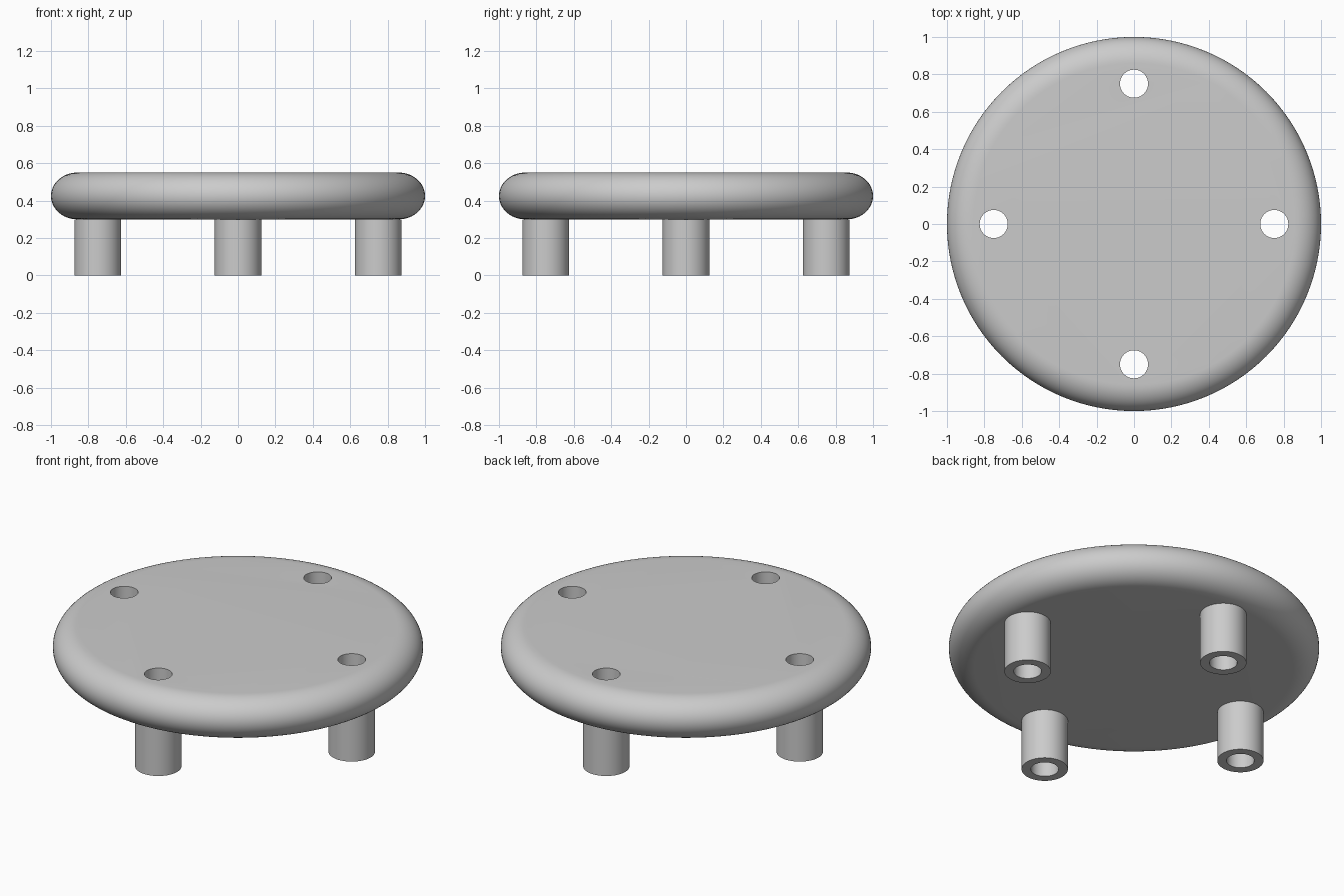
import bpy
import math

cube = bpy.data.objects.get("Cube")
if cube:
    bpy.data.objects.remove(cube, do_unlink=True)

SEGMENTS = 96
SEAT_BOTTOM, SEAT_TOP = 0.30, 0.55
LEG_DISTANCE, LEG_RADIUS, HOLE_RADIUS = 0.75, 0.125, 0.075

grey = bpy.data.materials.new("plain_grey")
grey.use_nodes = True
colour = (0.6, 0.6, 0.6, 1)
grey.diffuse_color = colour
grey.node_tree.nodes["Principled BSDF"].inputs["Base Color"].default_value = colour


def lathe(name, profile, segments, location=(0, 0, 0), closed=False):
    """Revolve (radius, z) points about z; an open profile is capped at both ends."""
    count = len(profile)
    verts, faces = [], []
    for s in range(segments):
        a = math.tau * s / segments
        verts += [(r * math.cos(a), r * math.sin(a), z) for r, z in profile]
    for s in range(segments):
        here, there = s * count, (s + 1) % segments * count
        for i in range(count if closed else count - 1):
            j = (i + 1) % count
            faces.append((here + i, there + i, there + j, here + j))
    if not closed:
        faces.append([s * count for s in reversed(range(segments))])
        faces.append([s * count + count - 1 for s in range(segments)])
    mesh = bpy.data.meshes.new(name)
    mesh.from_pydata(verts, [], faces)
    mesh.materials.append(grey)
    obj = bpy.data.objects.new(name, mesh)
    obj.location = location
    bpy.context.collection.objects.link(obj)
    return obj


def smooth(obj):
    bpy.ops.object.select_all(action="DESELECT")
    obj.select_set(True)
    bpy.context.view_layer.objects.active = obj
    bpy.ops.object.shade_smooth_by_angle(angle=math.radians(35))


# Round seat with a full rounded rim
half = (SEAT_TOP - SEAT_BOTTOM) / 2
middle = SEAT_BOTTOM + half
rim_depth = 0.14
steps = 24
rim = []
for i in range(steps + 1):
    a = -math.pi / 2 + math.pi * i / steps
    rim.append((1 - rim_depth + rim_depth * math.cos(a), middle + half * math.sin(a)))
seat = lathe("seat", rim, 128)

# Hollow legs, with a matching hole drilled through the seat above each
spots = {"left": (1, 0), "back": (0, 1), "right": (-1, 0), "front": (0, -1)}
tube = [(HOLE_RADIUS, 0), (LEG_RADIUS, 0),
        (LEG_RADIUS, SEAT_BOTTOM), (HOLE_RADIUS, SEAT_BOTTOM)]
drill = [(HOLE_RADIUS, 0.1), (HOLE_RADIUS, 0.8)]
cutters = []
for side, (dx, dy) in spots.items():
    place = (dx * LEG_DISTANCE, dy * LEG_DISTANCE, 0)
    smooth(lathe(side + "_leg", tube, SEGMENTS, place, closed=True))
    cutter = lathe(side + "_hole_cutter", drill, SEGMENTS, place)
    cutter.hide_render = True
    cutters.append(cutter)
    cut = seat.modifiers.new(side + "_hole", "BOOLEAN")
    cut.operation = "DIFFERENCE"
    cut.solver = "EXACT"
    cut.object = cutter

# Apply the holes, then remove the cutters
bpy.context.view_layer.objects.active = seat
for modifier in list(seat.modifiers):
    bpy.ops.object.modifier_apply(modifier=modifier.name)
for cutter in cutters:
    bpy.data.objects.remove(cutter, do_unlink=True)
smooth(seat)
